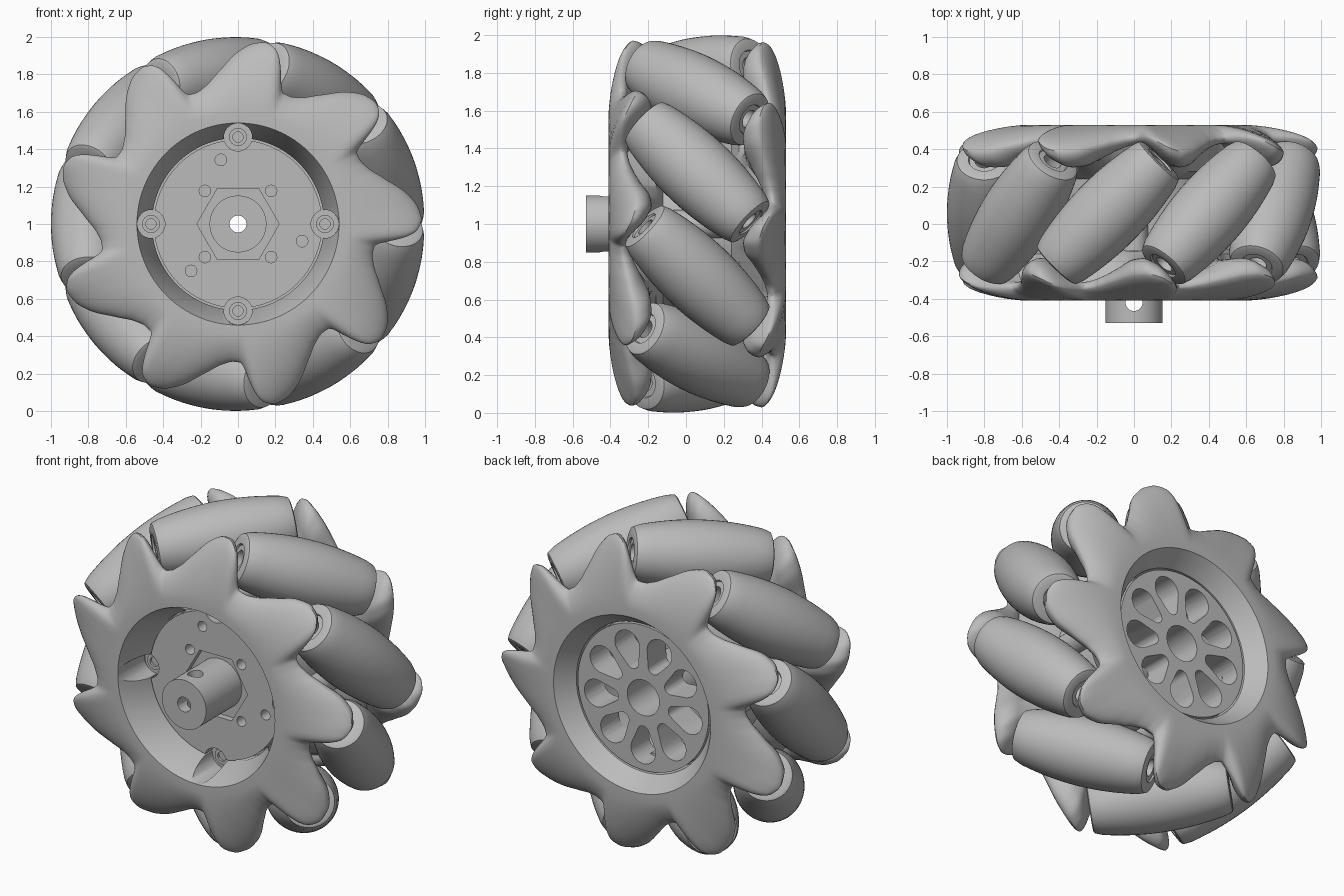
import bpy, bmesh
from math import sin, cos, pi, radians, sqrt
from mathutils import Matrix

if "Cube" in bpy.data.objects:
    bpy.data.objects.remove(bpy.data.objects["Cube"], do_unlink=True)

MID = 0.06            # middle of the wheel along its axle
COUNT = 9             # rollers
PITCH = 360 / COUNT
CENTRE = Matrix.Translation((0, 0, 1))

grey = bpy.data.materials.new("light_grey")
grey.use_nodes = True
grey.diffuse_color = (0.5, 0.5, 0.5, 1)
grey.node_tree.nodes["Principled BSDF"].inputs["Base Color"].default_value = (0.5, 0.5, 0.5, 1)


def finish(name, bm, matrix):
    bmesh.ops.transform(bm, matrix=CENTRE @ matrix, verts=bm.verts)
    bmesh.ops.recalc_face_normals(bm, faces=bm.faces)
    mesh = bpy.data.meshes.new(name)
    bm.to_mesh(mesh)
    bm.free()
    mesh.materials.append(grey)
    obj = bpy.data.objects.new(name, mesh)
    bpy.context.collection.objects.link(obj)
    return obj


def sweep(name, sections, matrix=Matrix()):
    """Skin a closed chain of closed cross-sections."""
    bm = bmesh.new()
    rings = [[bm.verts.new(p) for p in s] for s in sections]
    for a, b in zip(rings, rings[1:] + rings[:1]):
        for j in range(len(a)):
            k = (j + 1) % len(a)
            bm.faces.new((a[j], a[k], b[k], b[j]))
    return finish(name, bm, matrix)


def lathe(name, profile, matrix=Matrix(), steps=64):
    """Turn a closed (radius, y) profile around the y axis."""
    turns = [2 * pi * i / steps for i in range(steps)]
    return sweep(name, [[(r * cos(t), y, r * sin(t)) for r, y in profile] for t in turns], matrix)


def cylinder(name, radius, y0, y1, x=0, z=0, sides=32, matrix=Matrix()):
    bm = bmesh.new()
    bmesh.ops.create_cone(bm, cap_ends=True, segments=sides, radius1=radius, radius2=radius, depth=y1 - y0)
    place = Matrix.Translation((x, (y0 + y1) / 2, z)) @ Matrix.Rotation(pi / 2, 4, "X")
    return finish(name, bm, matrix @ place)


def cut(obj, cutters):
    for c in cutters:
        mod = obj.modifiers.new("cut", "BOOLEAN")
        mod.object, mod.operation, mod.solver = c, "DIFFERENCE", "EXACT"
        bpy.context.view_layer.objects.active = obj
        bpy.ops.object.modifier_apply(modifier=mod.name)
        bpy.data.objects.remove(c, do_unlink=True)


def polar(radius, degrees):
    return radius * cos(radians(degrees)), radius * sin(radians(degrees))


# Side plates with swept arms: (degrees from arm tip, outer radius, inner face y)
ARM = [(-8, 0.74, -0.31), (-5.5, 0.86, -0.31), (-3, 0.95, -0.28), (1, 0.985, -0.22),
       (6, 0.965, -0.18), (11, 0.91, -0.19), (16, 0.835, -0.23), (22, 0.765, -0.27),
       (27, 0.735, -0.295), (32, 0.74, -0.31)]


def arm_at(deg, column):
    d = (deg + 8) % PITCH - 8
    for a, b in zip(ARM, ARM[1:]):
        if d <= b[0]:
            return a[column] + (b[column] - a[column]) * (d - a[0]) / (b[0] - a[0])


def smooth_arm(deg, column):
    return sum(arm_at(deg + k, column) for k in (-1.2, -0.6, 0, 0.6, 1.2)) / 5


def plate_section(deg, floor_y):
    outer, inner_y = smooth_arm(deg, 1), smooth_arm(deg, 2)
    front_y, flat = -0.41, 0.59
    tip_y = front_y + 0.65 * (inner_y - front_y)
    pts = [(0.46, -0.12), (0.46, floor_y), (0.54, front_y)]
    for i in range(10):                       # outer face slopes and rolls over to the rim
        u = sin(i / 9 * pi / 2)
        drop = 1 - max(0, 1 - u ** 1.55) ** (1 / 1.55)
        pts.append((flat + (outer - flat) * u, front_y + (tip_y - front_y) * drop))
    round_r = min(0.12, (outer - 0.66) * 0.7)
    for i in range(1, 7):                     # rim rolls over to the inner face
        t = i / 6 * pi / 2
        pts.append((outer - round_r * (1 - cos(t)), tip_y + (inner_y - tip_y) * sin(t)))
    pts += [(0.66, inner_y - 0.01), (0.58, -0.16)]
    c, s = cos(radians(deg)), sin(radians(deg))
    return [(r * c, y, r * s) for r, y in pts]


TO_BACK = Matrix.Translation((0, 2 * MID, 0)) @ Matrix.Rotation(pi, 4, "X")
FRONT_FLOOR, BACK_FLOOR = -0.22, 0.42
front_plate = sweep("front_plate", [plate_section(i, FRONT_FLOOR) for i in range(360)])
sweep("back_plate", [plate_section(i, 2 * MID - BACK_FLOOR) for i in range(360)], TO_BACK)

# Barrel-shaped rollers
HALF, AXIS_R = 0.4, 0.8
side = []
for i in range(17):
    s = -HALF + 2 * HALF * i / 16
    side.append((1 - sqrt(AXIS_R ** 2 + s * s / 2), s))
end_r = side[0][0]
side[0] = (end_r, -HALF + 0.02)
side[-1] = (end_r, HALF - 0.02)
half_end = [(0.05, HALF - 0.08), (0.05, HALF - 0.01), (0.08, HALF - 0.01), (0.085, HALF),
            (end_r - 0.02, HALF), (end_r - 0.006, HALF - 0.006)]
roller_profile = [(r, -y) for r, y in half_end] + side + half_end[::-1]
for i in range(COUNT):
    angle = radians(20 + PITCH * i)
    place = (Matrix.Translation((0, MID, 0)) @ Matrix.Rotation(-angle, 4, "Y")
             @ Matrix.Translation((AXIS_R, 0, 0)) @ Matrix.Rotation(-pi / 4, 4, "X"))
    lathe("roller", roller_profile, place, 48)

# Front disc with a hexagonal recess and small blind holes
disc = lathe("front_disc", [(0.1, FRONT_FLOOR), (0.45, FRONT_FLOOR), (0.45, -0.1), (0.1, -0.1)])
cutters = [cylinder("hex_cutter", 0.22, -0.3, FRONT_FLOOR + 0.04, sides=6,
                    matrix=Matrix.Rotation(pi / 2, 4, "Y"))]
holes = [polar(0.25, 45 + 90 * i) for i in range(4)] + [polar(0.355, 105 + 120 * i) for i in range(3)]
cutters += [cylinder("hole_cutter", 0.031, -0.3, -0.13, x, z, 20) for x, z in holes]
cut(disc, cutters)

# Deep screw pockets in the front plate and disc, with screws and spacers
for i in range(4):
    x, z = polar(0.465, 90 * i)
    for target in (front_plate, disc):
        cut(target, [cylinder("pocket", 0.075, -0.7, -0.14, x, z)])
    cylinder("spacer", 0.074, -0.145, 0.3, x, z)
    lathe("screw_head", [(0.028, -0.14), (0.028, -0.16), (0.048, -0.16), (0.048, -0.14)],
          Matrix.Translation((x, 0, z)), 24)

# Shaft and hub, bored through, with a cross hole
hub = lathe("shaft_and_hub", [(0.045, -0.53), (0.152, -0.53), (0.152, -0.1), (0.17, -0.1),
                              (0.17, BACK_FLOOR), (0.11, BACK_FLOOR), (0.11, 0.1), (0.045, 0.1)])
cut(hub, [cylinder("cross_hole", 0.045, -0.4, 0.4, matrix=Matrix.Translation((0, -0.42, 0))
                   @ Matrix.Rotation(pi / 2, 4, "X"))])

# Barrel and spoked back disc with teardrop openings
lathe("barrel", [(0.41, -0.15), (0.462, -0.15), (0.462, 0.3), (0.41, 0.3)])
back_disc = lathe("back_spoked_disc", [(0.16, 0.24), (0.45, 0.24), (0.45, BACK_FLOOR), (0.16, BACK_FLOOR)])
openings = []
for i in range(COUNT):
    bm = bmesh.new()
    for centre, radius in ((0.215, 0.04), (0.325, 0.085)):
        for k in range(20):
            dx, dz = polar(radius, 18 * k)
            for y in (0.1, 0.6):
                bm.verts.new((centre + dx, y, dz))
    bmesh.ops.convex_hull(bm, input=bm.verts)
    openings.append(finish("opening", bm, Matrix.Rotation(radians(10 + PITCH * i), 4, "Y")))
cut(back_disc, openings)

# Smooth shading with sharp edges kept
bpy.ops.object.select_all(action="DESELECT")
for obj in bpy.context.collection.objects:
    if obj.type == "MESH":
        obj.select_set(True)
        bpy.context.view_layer.objects.active = obj
bpy.ops.object.shade_smooth_by_angle(angle=radians(35))
